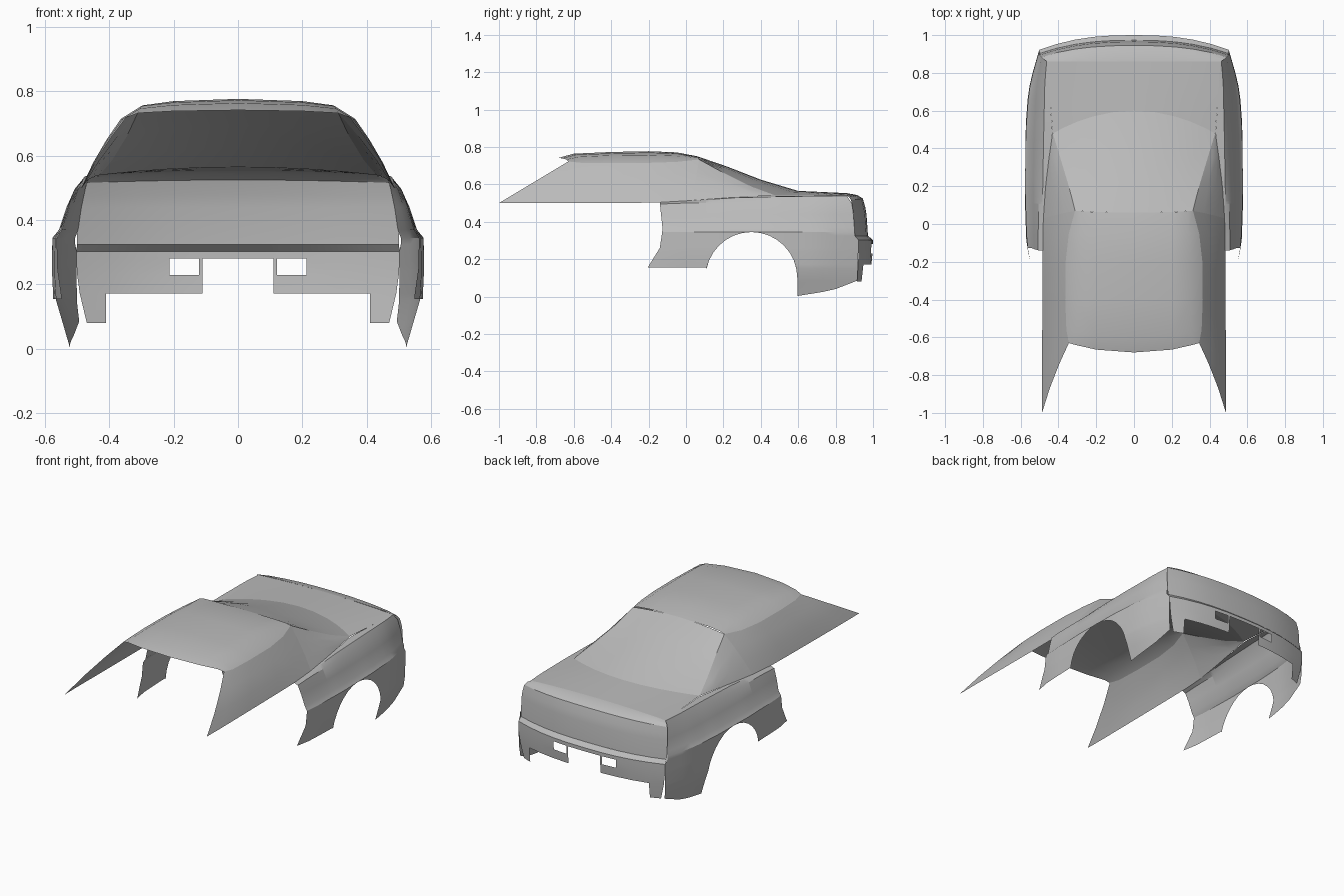
import bpy, bmesh, math

if "Cube" in bpy.data.objects:
    bpy.data.objects.remove(bpy.data.objects["Cube"])

grey = bpy.data.materials.new("body_grey")
grey.diffuse_color = (0.5, 0.5, 0.5, 1)
grey.use_nodes = True
grey.node_tree.nodes["Principled BSDF"].inputs["Base Color"].default_value = grey.diffuse_color


def interp(table, v):
    """Piecewise linear lookup in a list of (key, value) pairs."""
    if v <= table[0][0]:
        return table[0][1]
    for (a, fa), (b, fb) in zip(table, table[1:]):
        if v <= b:
            return fa + (fb - fa) * (v - a) / (b - a)
    return table[-1][1]


def sheet(name, rows, drop=None):
    """Half panel from a grid of points, mirrored across x."""
    bm = bmesh.new()
    vs = [[bm.verts.new(p) for p in r] for r in rows]
    for r0, r1 in zip(vs, vs[1:]):
        for i in range(len(r0) - 1):
            quad = (r0[i], r0[i + 1], r1[i + 1], r1[i])
            c = sum((v.co for v in quad), quad[0].co * 0) / 4
            if not (drop and drop(c)):
                bm.faces.new(quad)
    bmesh.ops.remove_doubles(bm, verts=bm.verts[:], dist=0.0005)
    loose = [v for v in bm.verts if not v.link_faces]
    bmesh.ops.delete(bm, geom=loose, context='VERTS')
    # orient the panel outward
    bmesh.ops.recalc_face_normals(bm, faces=bm.faces[:])
    score = sum(f.calc_area() * (f.normal.x * f.calc_center_median().x
                + f.normal.y * f.calc_center_median().y + f.normal.z * 0.6) for f in bm.faces)
    if score < 0:
        bmesh.ops.reverse_faces(bm, faces=bm.faces[:])
    me = bpy.data.meshes.new(name)
    bm.to_mesh(me)
    bm.free()
    me.materials.append(grey)
    ob = bpy.data.objects.new(name, me)
    bpy.context.collection.objects.link(ob)
    bpy.context.view_layer.objects.active = ob
    ob.select_set(True)
    bpy.ops.object.shade_smooth_by_angle(angle=math.radians(28))
    ob.select_set(False)
    m = ob.modifiers.new("mirror", 'MIRROR')
    m.merge_threshold = 0.002
    return ob


# roof: centre, quarter, shoulder and rail points, front to back
roof_rows = [
    [(0, -.68, .742), (.2, -.665, .739), (.31, -.64, .733), (.345, -.63, .722)],
    [(0, -.60, .764), (.2, -.59, .758), (.305, -.575, .747), (.358, -.56, .715)],
    [(0, -.40, .773), (.2, -.40, .766), (.30, -.40, .755), (.364, -.40, .715)],
    [(0, -.20, .777), (.2, -.20, .770), (.295, -.20, .757), (.362, -.20, .715)],
    [(0, -.05, .771), (.2, -.05, .765), (.290, -.05, .752), (.345, -.05, .720)],
    [(0, .06, .750), (.2, .063, .747), (.285, .068, .741), (.312, .07, .733)],
]
sheet("roof", roof_rows)

# side glass and pillars, from the roof rail down to the belt line
belt = [(.487, -1, .500), (.488, -.86, .500), (.486, -.6, .500), (.484, -.3, .501),
        (.483, -.1, .503), (.480, .03, .508)]
rail = [r[-1] for r in roof_rows]


def between(a, b, t):
    return tuple(p + (q - p) * t for p, q in zip(a, b))


def bulge(a, b):
    out = []
    for t in (0, .3, .65, 1):
        x, y, z = between(a, b, t)
        out.append((x + .01 * math.sin(math.pi * t), y, z))
    return out


sheet("side_window", [bulge(a, b) for a, b in zip(rail, belt)])

# rear window, bowed between centre line and pillar edge
centre = [(.06, .750), (.22, .695), (.40, .625), (.60, .565)]
edge = [(.312, .07, .733), (.345, .20, .662), (.39, .35, .588), (.43, .48, .540)]
fr = [0, .25, .5, .7, .85, 1]
sheet("rear_window", [[(ex * f, cy + (ey - cy) * f ** 2, cz + (ez - cz) * f ** 2) for f in fr]
                      for (cy, cz), (ex, ey, ez) in zip(centre, edge)])

# rear roof pillar
base = [(.480, .03, .508), (.468, .20, .524), (.45, .35, .535), (.431, .48, .540)]
sheet("rear_pillar", [bulge(a, b) if i < 3 else [a, a, b, b]
                      for i, (a, b) in enumerate(zip(edge, base))])

# boot lid
lid = []
for t in (0, .35, .7, 1):
    row = []
    for f in fr:
        x = f * (.43 + .03 * t)
        y0 = .60 - .12 * f ** 2
        row.append((x, y0 + (.86 - y0) * t, .565 - .012 * t - (.025 - .011 * t) * f ** 2))
    lid.append(row)
sheet("boot_lid", lid)


# tail panel and bumper: centre y, centre z, corner x, corner y, corner z
def tail(rows, xs):
    out = []
    for yc, zc, xk, yk, zk in rows:
        r = []
        for x in xs:
            f = x / .5
            r.append((x if x < .45 else xk, yc + (yk - yc) * f ** 2.5, zc + (zk - zc) * f ** 2))
        out.append(r)
    return out


sheet("tail_panel", tail([(.86, .553, .46, .86, .539), (.915, .543, .478, .872, .532),
                          (.945, .525, .49, .883, .515), (.958, .48, .498, .89, .475),
                          (.965, .44, .5, .895, .44), (.973, .325, .5, .903, .325)],
                         (0, .11, .22, .31, .41, .5)))


def cutouts(c):
    x, z = c.x, c.z
    return (.12 < x < .215 and .23 < z < .28) or (x < .115 and z < .28) or (x < .41 and z < .17)


sheet("rear_bumper", tail([(.973, .325, .5, .903, .325), (1.0, .302, .503, .922, .302),
                           (1.0, .28, .503, .922, .28), (.999, .23, .5, .922, .23),
                           (.993, .172, .492, .92, .172), (.975, .08, .47, .915, .08)],
                          (0, .11, .122, .213, .31, .41, .5)), cutouts)

# quarter panel: width and height tables along y, fullness over z
width = [(-.2, .55), (-.1, .57), (.2, .58), (.5, .575), (.7, .56), (.83, .53), (.92, .502)]
shoulder = [(-.14, .487), (.2, .483), (.48, .478), (.75, .472), (.87, .462)]
inner = [(-.14, .483), (.03, .480), (.2, .468), (.35, .45), (.48, .431), (.6, .44), (.86, .458)]
top = [(-.14, .502), (0, .510), (.25, .528), (.5, .535), (.86, .539)]
full = [(0, .5), (.15, .97), (.24, 1), (.345, .97), (.37, .76), (.44, .52), (.50, .24), (.53, 0)]
front = [(.155, -.205), (.26, -.14), (.36, -.125), (.5, -.14)]
back = [(0, .915), (.08, .915), (.172, .92), (.302, .922), (.325, .903), (.44, .895),
        (.48, .89), (.515, .883), (.539, .86)]
levels = [.50, .44, .37, .345, .325, .302, .26, .24, .172, .15, .08, 0]


def bottom(y):
    """Sill, wheel arch, then the lower edge behind the wheel."""
    if y < .106:
        return .155
    if y < .5955:
        return .1 + math.sqrt(max(.245 ** 2 - (y - .35) ** 2, 0))
    return interp([(.595, .003), (.75, .028), (.86, .055), (.915, .085)], y)


def column(y, b, yfun):
    zt = interp(top, y)
    pts = [(interp(inner, y), yfun(zt), zt + .002), (interp(shoulder, y), yfun(zt), zt)]
    for i, lv in enumerate(levels):
        z = max(min(lv, zt - .008), b)
        yy = yfun(z)
        s, w = interp(shoulder, yy), interp(width, yy)
        pts.append((s + (w - s) * interp(full, z), yy, z))
    return pts


cols = []
for k in (0, .3, .65):
    cols.append(column(-.14 + .24 * k, .155,
                       lambda z, k=k: interp(front, z) * (1 - k) + .105 * k))
arch = [.35 - .245 * math.cos(math.pi * i / 16) for i in range(17)]
arch[0] = .1055
for y in arch:
    cols.append(column(y, bottom(y), lambda z, y=y: y))
for y in (.597, .66, .73, .80):
    cols.append(column(y, bottom(y), lambda z, y=y: y))
cols.append(column(.87, bottom(.915), lambda z: interp(back, z)))
sheet("quarter_panel", cols)
